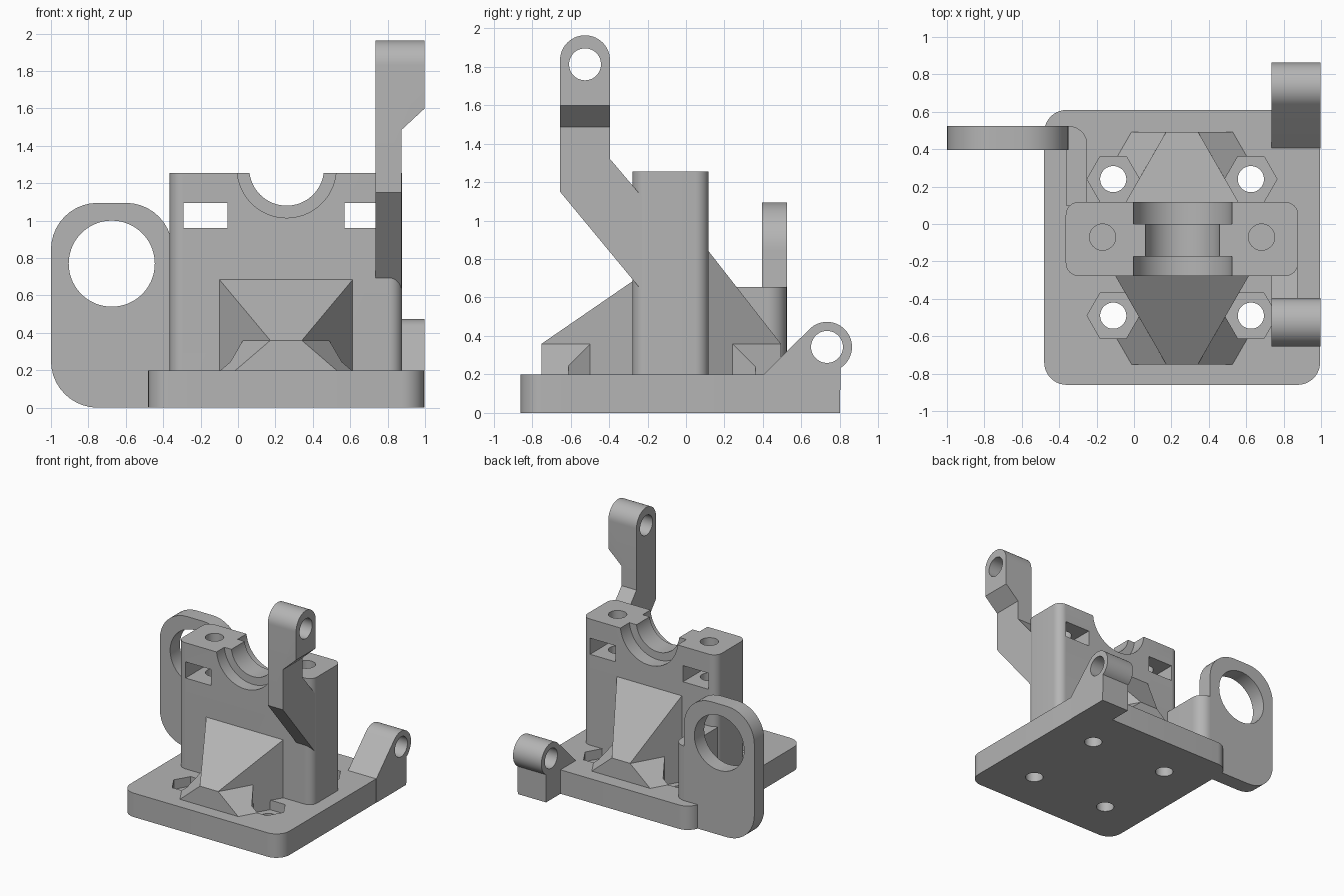
import bpy, bmesh
from math import sin, cos, pi, radians
from mathutils import Vector

cube = bpy.data.objects.get("Cube")
if cube:
    bpy.data.objects.remove(cube, do_unlink=True)

grey = bpy.data.materials.new("light_grey")
grey.use_nodes = True
COLOR = (0.46, 0.46, 0.46, 1)
grey.diffuse_color = COLOR
grey.node_tree.nodes["Principled BSDF"].inputs["Base Color"].default_value = COLOR


def finish(name, bm):
    bmesh.ops.recalc_face_normals(bm, faces=bm.faces)
    mesh = bpy.data.meshes.new(name)
    bm.to_mesh(mesh)
    bm.free()
    mesh.materials.append(grey)
    obj = bpy.data.objects.new(name, mesh)
    bpy.context.collection.objects.link(obj)
    return obj


def prism(name, outline, axis, lo, hi):
    """Extrude a 2D outline along an axis from lo to hi."""
    place = {"x": lambda a, b, c: (c, a, b),
             "y": lambda a, b, c: (a, c, b),
             "z": lambda a, b, c: (a, b, c)}[axis]
    bm = bmesh.new()
    face = bm.faces.new([bm.verts.new(place(a, b, lo)) for a, b in outline])
    grown = bmesh.ops.extrude_face_region(bm, geom=[face])["geom"]
    verts = [g for g in grown if isinstance(g, bmesh.types.BMVert)]
    bmesh.ops.translate(bm, verts=verts, vec=Vector(place(0, 0, hi - lo)))
    return finish(name, bm)


def hull(name, points):
    bm = bmesh.new()
    for p in points:
        bm.verts.new(p)
    bmesh.ops.convex_hull(bm, input=bm.verts)
    bmesh.ops.dissolve_limit(bm, angle_limit=radians(1), verts=bm.verts, edges=bm.edges)
    return finish(name, bm)


def arc(cx, cy, r, start, end, steps):
    angles = [radians(start + (end - start) * i / steps) for i in range(steps + 1)]
    return [(cx + r * cos(a), cy + r * sin(a)) for a in angles]


def circle(cx, cy, r, sides=48):
    return arc(cx, cy, r, 0, 360, sides)[:-1]


def rounded(x0, x1, y0, y1, radii):
    """Rectangle with corner radii in order: right top, left top, left bottom, right bottom."""
    pts = []
    corners = [(x1, y1, -1, -1), (x0, y1, 1, -1), (x0, y0, 1, 1), (x1, y0, -1, 1)]
    for i, ((x, y, sx, sy), r) in enumerate(zip(corners, radii)):
        if r:
            pts += arc(x + sx * r, y + sy * r, r, 90 * i, 90 * i + 90, 10)
        else:
            pts.append((x, y))
    return pts


def cut(obj, *cutters):
    for cutter in cutters:
        mod = obj.modifiers.new("cut", "BOOLEAN")
        mod.operation = "DIFFERENCE"
        mod.solver = "EXACT"
        mod.object = cutter
        bpy.context.view_layer.objects.active = obj
        bpy.ops.object.modifier_apply(modifier=mod.name)
        bpy.data.objects.remove(cutter, do_unlink=True)


MID = 0.257
BOLTS = [(MID + s * 0.368, y) for s in (-1, 1) for y in (-0.49, 0.24)]


def nut_pockets():
    return [prism("nut_cutter", circle(x, y, 0.14, 6), "z", 0.12, 0.8) for x, y in BOLTS]


# Base plate with four bolt holes and hexagonal nut pockets
base = prism("base_plate", rounded(-0.48, 0.995, -0.86, 0.61, [0.12] * 4), "z", 0, 0.2)
cut(base, *nut_pockets())
cut(base, *[prism("bolt_cutter", circle(x, y, 0.07), "z", -0.1, 0.4) for x, y in BOLTS])

# Bearing tower with stepped saddle, clamp bolt holes and nut slots
tower = prism("bearing_tower", rounded(-0.365, 0.878, -0.278, 0.118, [0.07] * 4), "z", 0.18, 1.255)
for r, lo, hi in ((0.2, -0.4, 0.3), (0.265, -0.4, -0.175), (0.265, 0.0, 0.3)):
    cut(tower, prism("saddle_cutter", circle(MID + 0.003, 1.28, r, 72), "y", lo, hi))
for side in (-1, 1):
    slot_x = MID + side * 0.43
    cut(tower,
        prism("slot_cutter", rounded(slot_x - 0.118, slot_x + 0.118, 0.96, 1.095, [0] * 4), "y", -0.5, 0.5),
        prism("clamp_cutter", circle(MID + side * 0.425, -0.07, 0.07), "z", 0.85, 1.4))

# Sloped gussets and their flared feet, front and back
for name, wall, end, inward, top in (("front", -0.27, -0.75, 1, 0.69), ("back", 0.11, 0.493, -1, 0.85)):
    wide = 0.085 + abs(end - wall) * 0.575
    hull(name + "_gusset", [(MID + s * w, y, z) for s in (-1, 1)
                            for w, y, zs in ((wide, wall, (0.19, top)), (0.085, end, (0.19, 0.36)))
                            for z in zs])
    back = end + inward * 0.25
    foot = hull(name + "_foot", [(MID + s * (w + extra), y, z) for s in (-1, 1)
                                 for y, extra in ((end, 0), (back, 0.144))
                                 for w, z in ((0.27, 0.2), (0.085, 0.359))])
    cut(foot, *nut_pockets())

# Ring plate on the side and the block tying it to the tower
ring = prism("ring_plate", rounded(-1.0, -0.35, 0, 1.095, [0.25, 0.25, 0.25, 0]), "y", 0.395, 0.525)
cut(ring, prism("ring_cutter", circle(-0.675, 0.77, 0.23, 72), "y", 0.2, 0.7))
prism("ring_block", rounded(-0.364, -0.25, 0.1, 0.524, [0.1, 0, 0, 0]), "z", 0.19, 0.655)

# Tall offset arm with a widened pivot head
arm_outline = arc(-0.525, 1.833, 0.13, 0, 180, 28) + [
    (-0.655, 1.15), (-0.2, 0.6), (-0.2, 1.09), (-0.395, 1.32)]
arm = prism("pivot_arm", arm_outline, "x", 0.735, 0.996)
cut(arm,
    prism("relief_cutter", [(0.874, 0.3), (0.874, 1.485), (1.074, 1.67), (1.074, 0.3)], "y", -1, 0.2),
    prism("arm_hole_cutter", circle(-0.525, 1.812, 0.083), "x", 0.5, 1.2))

# Low hinge ear at the rear corner
ear_outline = arc(0.733, 0.343, 0.13, -57, 135, 32) + [(0.405, 0.2), (0.405, 0), (0.8, 0)]
ear = prism("hinge_ear", ear_outline, "x", 0.735, 0.997)
cut(ear, prism("ear_hole_cutter", circle(0.733, 0.343, 0.083), "x", 0.5, 1.2))

# Smooth the curved walls, keep hard edges sharp
bpy.ops.object.select_all(action="DESELECT")
for obj in bpy.context.collection.objects:
    if obj.type == "MESH" and grey.name in obj.data.materials:
        obj.select_set(True)
        bpy.context.view_layer.objects.active = obj
bpy.ops.object.shade_smooth_by_angle(angle=radians(25))
